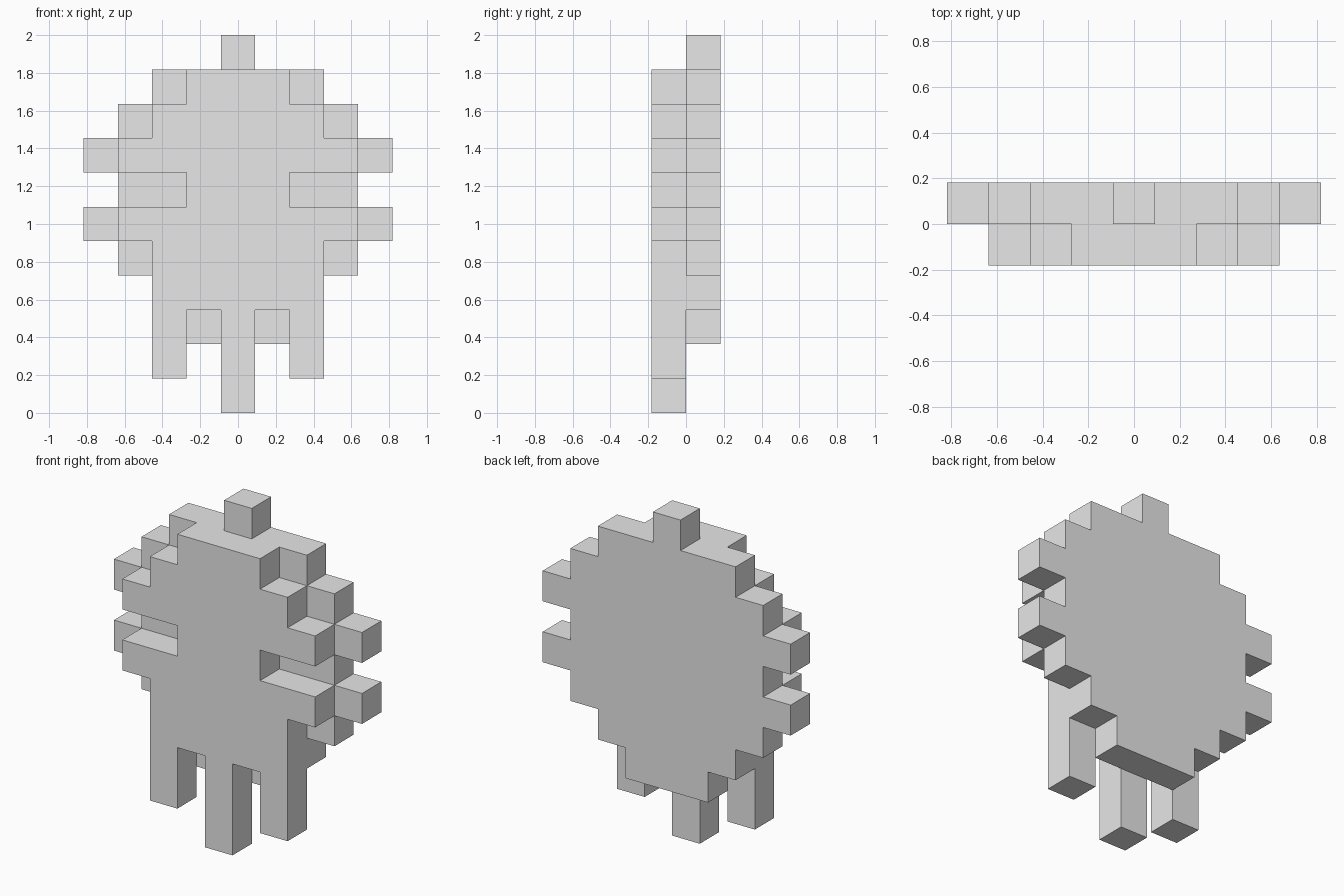
import bpy
import bmesh

if "Cube" in bpy.data.objects:
    bpy.data.objects.remove(bpy.data.objects["Cube"], do_unlink=True)

U = 2 / 11  # edge of one block; the model is eleven blocks tall

grey = bpy.data.materials.new("plain grey")
grey.use_nodes = True
grey.diffuse_color = (0.8, 0.8, 0.8, 1)
grey.node_tree.nodes["Principled BSDF"].inputs["Base Color"].default_value = (0.8, 0.8, 0.8, 1)


def stepped_side(top, half_widths):
    """Right-hand outline going down, one block per row."""
    points = []
    for row, width in enumerate(half_widths):
        if not points or points[-1][0] != width:
            points.append((width, top - row))
            points.append((width, top - row - 1))
        else:
            points[-1] = (width, top - row - 1)
    return points


def slab(name, side, y):
    """Mirror a half outline and extrude it one block towards the back."""
    outline = side + [(-x, z) for x, z in reversed(side)]
    bm = bmesh.new()
    face = bm.faces.new([bm.verts.new((x * U, y * U, z * U)) for x, z in outline])
    extruded = bmesh.ops.extrude_face_region(bm, geom=[face])["geom"]
    moved = [v for v in extruded if isinstance(v, bmesh.types.BMVert)]
    bmesh.ops.translate(bm, verts=moved, vec=(0, U, 0))
    bmesh.ops.recalc_face_normals(bm, faces=bm.faces)
    mesh = bpy.data.meshes.new(name)
    bm.to_mesh(mesh)
    bm.free()
    mesh.materials.append(grey)
    obj = bpy.data.objects.new(name, mesh)
    bpy.context.collection.objects.link(obj)
    return obj


# Front layer: notched flanks, two outer legs and a longer middle leg
front_side = stepped_side(10, [1.5, 2.5, 3.5, 1.5, 3.5, 2.5, 2.5, 2.5, 2.5])
front_legs = [(1.5, 1), (1.5, 3), (0.5, 3), (0.5, 0)]
slab("front_layer_with_legs", front_side + front_legs, -1)

# Back layer: top knob, side arms and a tapering lower end
back_side = stepped_side(11, [0.5, 2.5, 3.5, 4.5, 3.5, 4.5, 3.5, 2.5, 1.5])
slab("back_layer_with_arms", back_side, 0)
